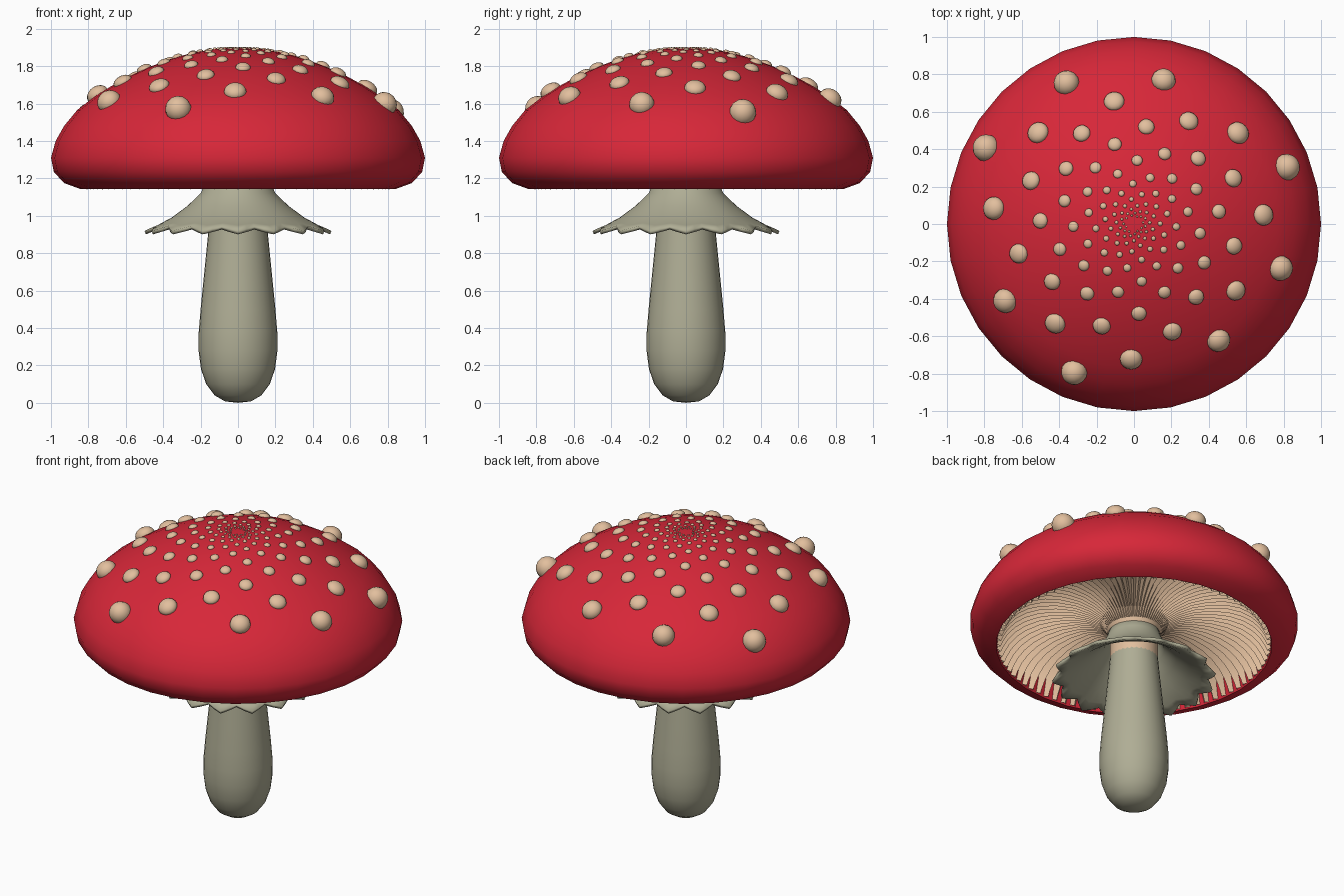
import bpy, bmesh, math
from mathutils import Vector, Matrix

if "Cube" in bpy.data.objects:
    bpy.data.objects.remove(bpy.data.objects["Cube"])


def mat(name, rgb):
    m = bpy.data.materials.new(name)
    m.diffuse_color = (*rgb, 1)
    m.use_nodes = True
    m.node_tree.nodes["Principled BSDF"].inputs["Base Color"].default_value = m.diffuse_color
    return m


RED = mat("cap_red", (0.68, 0.02, 0.04))
TAN = mat("wart_tan", (0.76, 0.52, 0.34))
GREY = mat("stem_grey_green", (0.43, 0.42, 0.30))


def finish(name, bm, material, angle=50):
    me = bpy.data.meshes.new(name)
    bm.to_mesh(me)
    bm.free()
    ob = bpy.data.objects.new(name, me)
    bpy.context.collection.objects.link(ob)
    me.materials.append(material)
    bpy.ops.object.select_all(action='DESELECT')
    bpy.context.view_layer.objects.active = ob
    ob.select_set(True)
    bpy.ops.object.shade_smooth_by_angle(angle=math.radians(angle))
    return ob


def lathe(name, prof, segs, material, wave=None, angle=50):
    """Revolve (r, z) profile; wave(column, r, z) may shift each point."""
    bm = bmesh.new()
    rows = []
    for r, z in prof:
        if r == 0:
            rows.append([bm.verts.new((0, 0, z))] * segs)
            continue
        row = []
        for j in range(segs):
            rr, zz = wave(j, r, z) if wave else (r, z)
            a = 2 * math.pi * j / segs
            row.append(bm.verts.new((rr * math.cos(a), rr * math.sin(a), zz)))
        rows.append(row)
    for a, b in zip(rows, rows[1:]):
        for j in range(segs):
            k = (j + 1) % segs
            vs = list(dict.fromkeys((a[j], a[k], b[k], b[j])))
            if len(vs) > 2:
                bm.faces.new(vs)
    return finish(name, bm, material, angle)


# Cap: domed outside, rolled rim and hollow underside
dome = [(0, 1.9), (0.12, 1.892), (0.25, 1.87), (0.36, 1.838), (0.47, 1.797), (0.58, 1.747),
        (0.68, 1.692), (0.77, 1.635), (0.86, 1.565), (0.93, 1.48), (0.975, 1.40),
        (1.0, 1.31), (0.985, 1.235), (0.93, 1.175), (0.84, 1.142)]
under = [(0.825, 1.19), (0.80, 1.26), (0.74, 1.35), (0.6, 1.44), (0.4, 1.47), (0, 1.48)]
lathe("cap", (dome + under)[::-1], 32, RED)

# Gills: pleated bowl under the cap that runs down to the stem
N_GILL = 80
gill = [(0.146, 1.04), (0.145, 1.2), (0.165, 1.25), (0.21, 1.30), (0.28, 1.34),
        (0.37, 1.37), (0.48, 1.38), (0.59, 1.365), (0.68, 1.33), (0.745, 1.285),
        (0.79, 1.235), (0.82, 1.185), (0.835, 1.15)]


def pleat(j, r, z):
    s = 1 if j % 2 else -1
    amp = s * 0.025 * min(1, max(0, (r - 0.15) / 0.35))
    tilt = min(1, max(0, (r - 0.5) / 0.3)) * 1.2
    return r + amp * math.sin(tilt), z + amp * math.cos(tilt)


lathe("gills", gill[::-1], N_GILL * 2, TAN, pleat, angle=20)

# Stem with bulbous foot
stem = [(0, 0), (0.07, 0.008), (0.125, 0.04), (0.17, 0.1), (0.198, 0.18), (0.211, 0.28),
        (0.21, 0.38), (0.2, 0.5), (0.185, 0.65), (0.17, 0.8), (0.157, 0.93),
        (0.146, 1.05), (0.14, 1.2), (0.14, 1.4)]
lathe("stem", stem, 32, GREY)

# Skirt: flared collar with a toothed edge
N_TOOTH = 16
skirt = [(0.148, 1.26), (0.165, 1.19), (0.2, 1.12), (0.27, 1.053), (0.35, 0.993),
         (0.42, 0.955), (0.475, 0.932)]


def ruffle(j, r, z):
    f = max(0, (r - 0.25) / 0.225) ** 3
    s = (1, 0, -1, 0)[j % 4]
    return r + 0.025 * f * s, z - 0.013 * f * s


sk = lathe("skirt", skirt[::-1], N_TOOTH * 4, GREY, ruffle)
so = sk.modifiers.new("thickness", 'SOLIDIFY')
so.thickness = 0.02
so.offset = -1


# Warts: flattened balls along a shrinking spiral on the dome
def dome_at(r):
    for (r0, z0), (r1, z1) in zip(dome, dome[1:]):
        if r0 <= r <= r1:
            t = (r - r0) / (r1 - r0)
            return z0 + t * (z1 - z0)


bm = bmesh.new()
for n in range(125):
    r = 0.888 * 0.98 ** n * math.exp(-3.6e-5 * n * n)
    a = math.radians(152.8 - 132.4 * n)
    e = 0.05 * r + 0.005
    slope = (dome_at(r + e) - dome_at(r - e)) / (2 * e)
    out = Vector((math.cos(a), math.sin(a), 0))
    normal = (out * -slope + Vector((0, 0, 1))).normalized()
    size = 0.08 * r + 0.002
    flat = 0.62 + 0.38 * min(1, max(0, (r - 0.68) / 0.17))
    flat = max(flat, 1 - r * 2)
    m = (Matrix.Translation(out * r + Vector((0, 0, dome_at(r))))
         @ normal.to_track_quat('Z', 'Y').to_matrix().to_4x4()
         @ Matrix.Diagonal((size, size, size * flat, 1)))
    bmesh.ops.create_uvsphere(bm, u_segments=16, v_segments=10, radius=1, matrix=m)
finish("cap_warts", bm, TAN)
